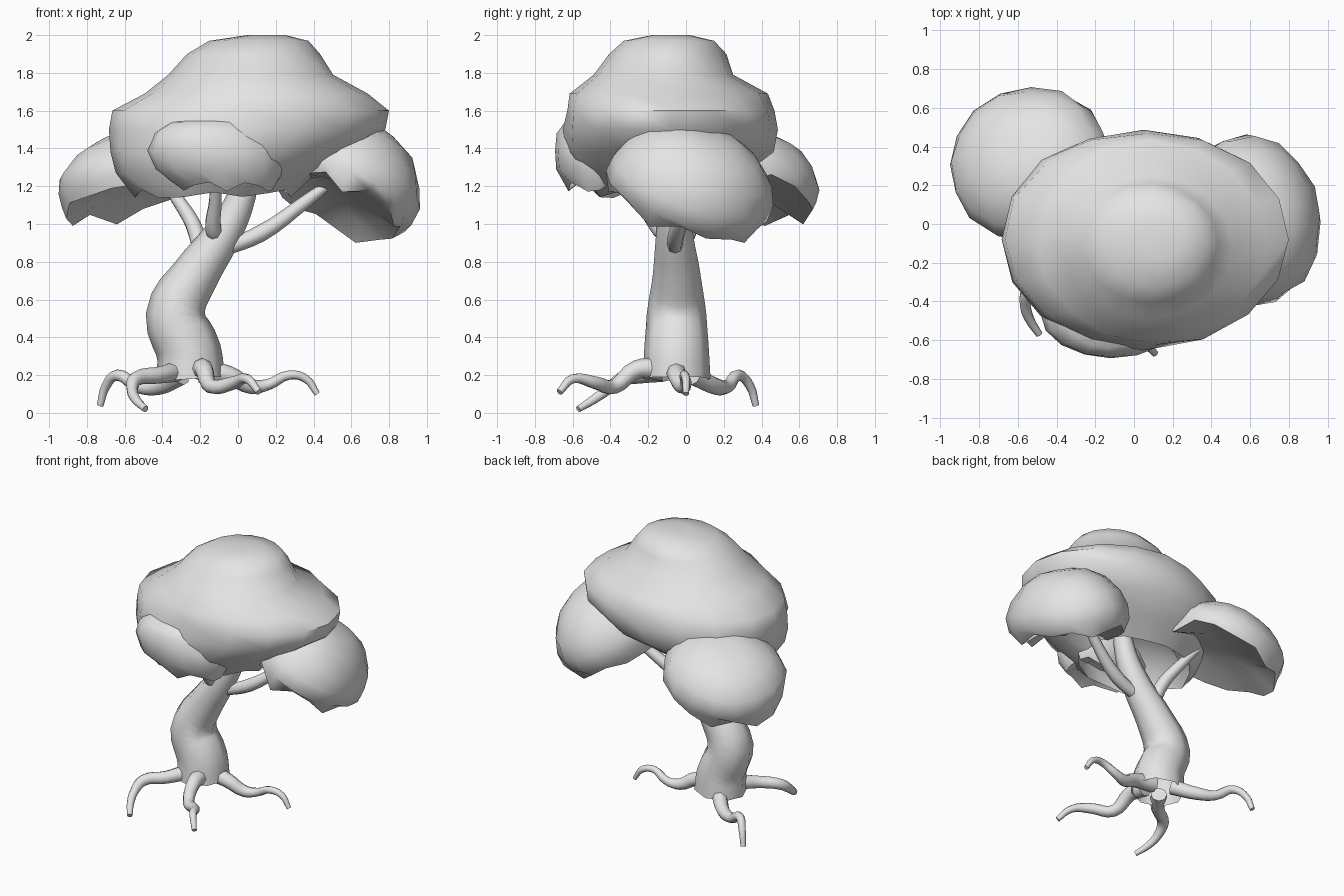
import bpy, bmesh, math, random
from mathutils import Vector

random.seed(4)
if "Cube" in bpy.data.objects:
    bpy.data.objects.remove(bpy.data.objects["Cube"])

grey = bpy.data.materials.new("plain_grey")
grey.use_nodes = True
colour = (0.78, 0.78, 0.78, 1)
grey.diffuse_color = colour
grey.node_tree.nodes["Principled BSDF"].inputs["Base Color"].default_value = colour


def finish(obj, angle):
    bpy.ops.object.select_all(action="DESELECT")
    obj.select_set(True)
    bpy.context.view_layer.objects.active = obj
    if obj.type == "CURVE":
        bpy.ops.object.convert(target="MESH")
    bpy.ops.object.shade_smooth_by_angle(angle=math.radians(angle))


def tube(name, points, caps=True):
    """Tapered limb through (x, y, z, radius) points."""
    curve = bpy.data.curves.new(name, "CURVE")
    curve.dimensions = "3D"
    curve.bevel_depth = 1
    curve.bevel_resolution = 2
    curve.resolution_u = 4
    curve.use_fill_caps = caps
    spline = curve.splines.new("BEZIER")
    spline.bezier_points.add(len(points) - 1)
    for bp, (x, y, z, r) in zip(spline.bezier_points, points):
        bp.co = (x, y, z)
        bp.radius = r
        bp.handle_left_type = bp.handle_right_type = "AUTO"
    curve.materials.append(grey)
    obj = bpy.data.objects.new(name, curve)
    bpy.context.collection.objects.link(obj)
    finish(obj, 50)


def foliage(name, rings, normal=(0, 0, 1), centre=(0, 0, 0), jag=0.03, sides=16):
    """Loft of (z, x, y, rx, ry) rings, outer skin first, then the hollow underside."""
    turn = Vector((0, 0, 1)).rotation_difference(Vector(normal))
    lowest = min(r[0] for r in rings)
    bm = bmesh.new()
    loops = []
    for z, cx, cy, rx, ry in rings:
        loop = []
        for i in range(sides):
            a = math.tau * i / sides
            k = 1 + random.uniform(-jag, jag)
            drop = random.uniform(-1.6, 1.6) * jag if z == lowest else 0
            p = Vector((cx + rx * k * math.cos(a), cy + ry * k * math.sin(a), z + drop))
            loop.append(bm.verts.new(turn @ p + Vector(centre)))
        loops.append(loop)
    for a, b in zip(loops, loops[1:]):
        for i in range(sides):
            j = (i + 1) % sides
            bm.faces.new((a[i], b[i], b[j], a[j]))
    bm.faces.new(loops[0])
    bm.faces.new(loops[-1][::-1])
    bmesh.ops.recalc_face_normals(bm, faces=bm.faces)
    mesh = bpy.data.meshes.new(name)
    bm.to_mesh(mesh)
    bm.free()
    mesh.materials.append(grey)
    obj = bpy.data.objects.new(name, mesh)
    bpy.context.collection.objects.link(obj)
    finish(obj, 50)


def cap(name, centre, normal, rx, ry, height, rim, hollow, jag=0.03):
    """Side clump: a full dome, tucked in at its rim, with a shallow hollow below."""
    dome = [(1, .15), (.97, .4), (.83, .7), (.6, .92), (.38, 1.02), (.17, 1.01), (0, rim)]
    under = [(hollow * .7, .6), (hollow, .2)]
    foliage(name, [(h * height, 0, 0, r * rx, r * ry) for h, r in dome + under],
            normal, centre, jag)


# Trunk, open at the foot
tube("trunk", [(-.25, -.05, .18, .18), (-.26, -.05, .32, .172), (-.33, -.05, .52, .158),
               (-.22, -.05, .74, .125), (-.09, -.06, .93, .1), (.02, -.06, 1.15, .075),
               (.07, -.06, 1.45, .05)], caps=False)

# Branches reaching into the clumps
tube("left_branch", [(-.1, -.06, .86, .04), (.12, -.05, .95, .045), (.36, .01, 1.12, .035),
                     (.53, .07, 1.25, .02)])
tube("back_branch", [(-.2, -.04, .78, .04), (-.22, .01, .95, .045), (-.32, .11, 1.13, .035),
                     (-.45, .2, 1.3, .02)])
tube("front_branch", [(-.1, -.08, .9, .03), (-.13, -.14, .97, .045), (-.12, -.24, 1.12, .035),
                      (-.12, -.36, 1.32, .025)])

# Roots
tube("back_root", [(-.3, .04, .2, .055), (-.42, .16, .14, .045), (-.53, .22, .14, .035),
                   (-.64, .28, .2, .03), (-.7, .34, .14, .024), (-.73, .37, .04, .018)])
tube("right_root", [(-.32, -.12, .22, .055), (-.42, -.25, .2, .045), (-.54, -.34, .18, .04),
                    (-.56, -.42, .12, .03), (-.54, -.49, .07, .025), (-.49, -.57, .02, .018)])
tube("front_root", [(-.2, -.13, .23, .06), (-.18, -.26, .23, .05), (-.14, -.38, .14, .04),
                    (-.02, -.48, .16, .035), (.05, -.6, .18, .025), (.11, -.67, .11, .018)])
tube("left_root", [(-.2, -.04, .22, .06), (-.05, -.05, .2, .05), (.07, -.02, .14, .04),
                   (.16, 0, .15, .03), (.27, -.01, .2, .025), (.36, 0, .18, .022),
                   (.42, 0, .1, .016)])

# Main crown
foliage("main_crown", [(2, .15, -.08, .1, .1), (1.97, .11, -.09, .26, .24),
                       (1.9, .08, -.1, .35, .31), (1.79, .07, -.12, .44, .37),
                       (1.69, .09, -.09, .59, .52), (1.6, .07, -.08, .74, .55),
                       (1.5, .05, -.08, .74, .57), (1.38, -.03, -.09, .65, .55),
                       (1.27, -.11, -.13, .53, .45), (1.16, -.13, -.15, .41, .33),
                       (1.3, -.06, -.12, .39, .32), (1.42, 0, -.1, .14, .12)], jag=.015)

# Side clumps
cap("left_clump", (.54, -.02, 1.08), (.4, .3, .88), .37, .44, .46, .9, .18)
cap("back_clump", (-.51, .29, 1.15), (-.26, .22, .9), .42, .39, .34, .98, .2)
foliage("front_clump", [(1.56, -.13, -.44, .12, .08), (1.54, -.13, -.46, .24, .18),
                        (1.48, -.13, -.46, .32, .225), (1.39, -.12, -.46, .36, .235),
                        (1.29, -.1, -.46, .34, .23), (1.2, -.06, -.46, .24, .16),
                        (1.25, -.08, -.45, .12, .08)], jag=.02)
